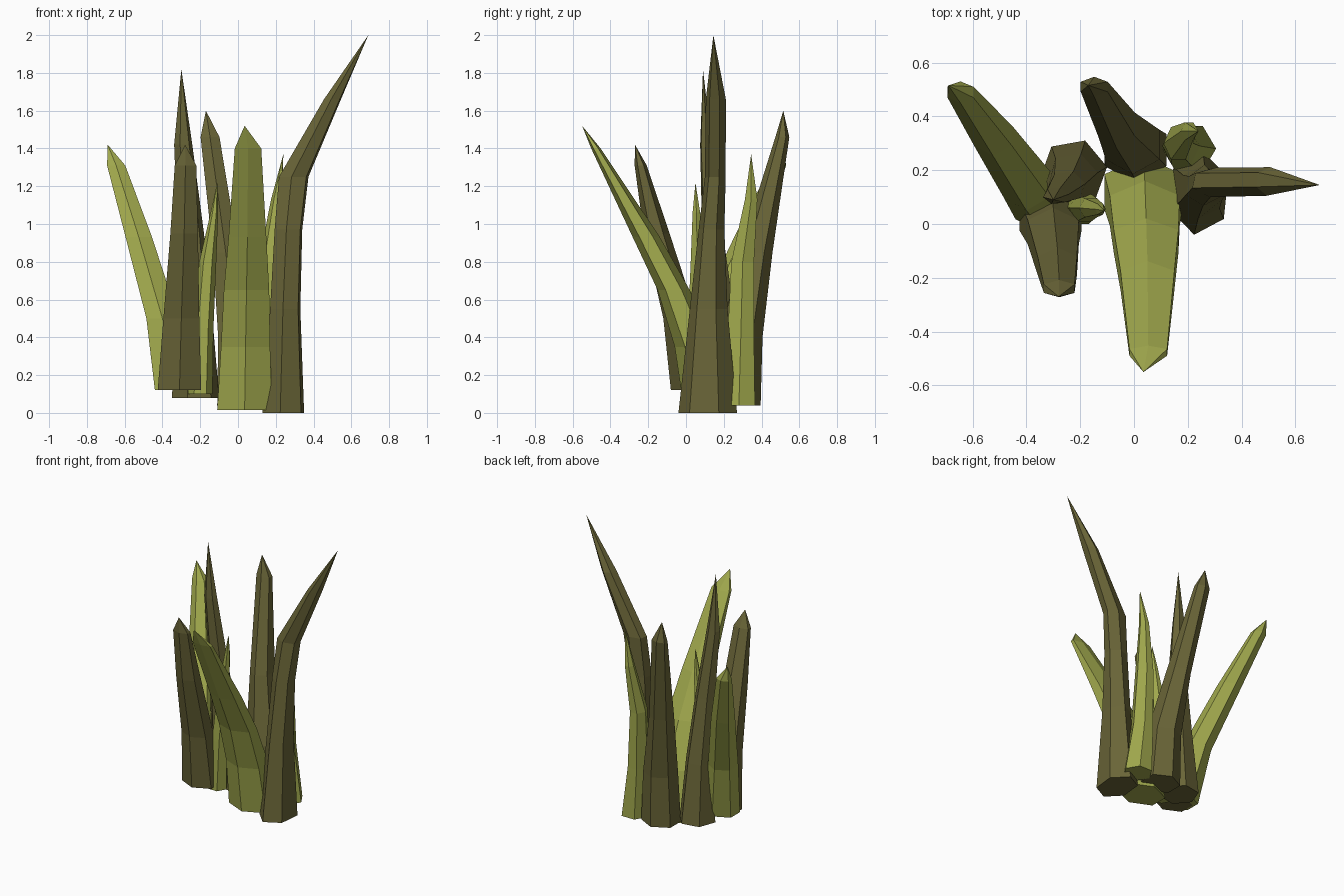
import bpy, bmesh, math


def material(name, rgb):
    m = bpy.data.materials.new(name)
    m.diffuse_color = (*rgb, 1)
    return m


GREEN = material("olive green", (0.36, 0.40, 0.075))
BROWN = material("dry brown", (0.143, 0.130, 0.039))


def blade(name, mat, rings, tip, turn=0):
    """Six-sided tapering blade. Rings: centre x, y, z, half width, half depth."""
    angles = [math.radians(turn + 60 * i) for i in range(6)]
    mx = max(abs(math.cos(a)) for a in angles)
    my = max(abs(math.sin(a)) for a in angles)
    bm = bmesh.new()
    loops = [[bm.verts.new((x + w * math.cos(a) / mx, y + d * math.sin(a) / my, z))
              for a in angles] for x, y, z, w, d in rings]
    top = bm.verts.new(tip)
    bm.faces.new(loops[0][::-1])
    for low, high in zip(loops, loops[1:]):
        for i in range(6):
            j = (i + 1) % 6
            bm.faces.new((low[i], low[j], high[j], high[i]))
    for i in range(6):
        bm.faces.new((loops[-1][i], loops[-1][(i + 1) % 6], top))
    bmesh.ops.recalc_face_normals(bm, faces=bm.faces)
    mesh = bpy.data.meshes.new(name)
    bm.to_mesh(mesh)
    bm.free()
    mesh.materials.append(mat)
    bpy.context.collection.objects.link(bpy.data.objects.new(name, mesh))


# Right-hand cluster
blade("front_blade", GREEN, [
    (0.035, 0.12, 0.015, 0.145, 0.13), (0.04, 0.05, 0.35, 0.13, 0.11),
    (0.045, -0.065, 0.65, 0.12, 0.085), (0.05, -0.21, 0.93, 0.10, 0.072),
    (0.053, -0.477, 1.4, 0.07, 0.025)], (0.035, -0.55, 1.52), 90)
blade("right_blade", BROWN, [
    (0.24, 0.115, 0.0, 0.11, 0.155), (0.25, 0.12, 0.55, 0.08, 0.10),
    (0.267, 0.135, 0.97, 0.073, 0.068), (0.295, 0.155, 1.25, 0.078, 0.055),
    (0.50, 0.158, 1.66, 0.045, 0.053)], (0.69, 0.145, 2.0), 22)
blade("back_blade", BROWN, [
    (0.005, 0.275, 0.04, 0.115, 0.12), (-0.005, 0.295, 0.4, 0.10, 0.11),
    (-0.065, 0.37, 0.85, 0.068, 0.088), (-0.148, 0.51, 1.46, 0.05, 0.037)],
    (-0.17, 0.515, 1.6), 30)
blade("back_right_blade", GREEN, [
    (0.205, 0.28, 0.04, 0.10, 0.085), (0.175, 0.29, 0.4, 0.07, 0.07),
    (0.165, 0.30, 0.8, 0.055, 0.06), (0.205, 0.345, 1.13, 0.03, 0.033)],
    (0.24, 0.345, 1.37))

# Left-hand cluster
blade("left_front_blade", BROWN, [
    (-0.31, 0.03, 0.12, 0.115, 0.11), (-0.30, -0.03, 0.5, 0.095, 0.09),
    (-0.285, -0.155, 0.95, 0.073, 0.068), (-0.278, -0.24, 1.31, 0.057, 0.032)],
    (-0.28, -0.27, 1.42), 30)
blade("left_back_blade", GREEN, [
    (-0.33, 0.07, 0.12, 0.11, 0.105), (-0.40, 0.15, 0.5, 0.085, 0.10),
    (-0.525, 0.33, 0.93, 0.07, 0.075), (-0.645, 0.49, 1.31, 0.048, 0.04)],
    (-0.69, 0.515, 1.42), 30)
blade("left_tall_blade", BROWN, [
    (-0.225, 0.19, 0.08, 0.125, 0.12), (-0.23, 0.175, 0.5, 0.095, 0.085),
    (-0.25, 0.14, 0.95, 0.07, 0.055), (-0.29, 0.105, 1.42, 0.048, 0.03)],
    (-0.30, 0.09, 1.82), 10)
blade("left_small_blade", GREEN, [
    (-0.20, 0.06, 0.10, 0.065, 0.06), (-0.185, 0.06, 0.45, 0.055, 0.05),
    (-0.16, 0.06, 0.8, 0.045, 0.035), (-0.125, 0.055, 1.06, 0.02, 0.02)],
    (-0.11, 0.05, 1.22))
